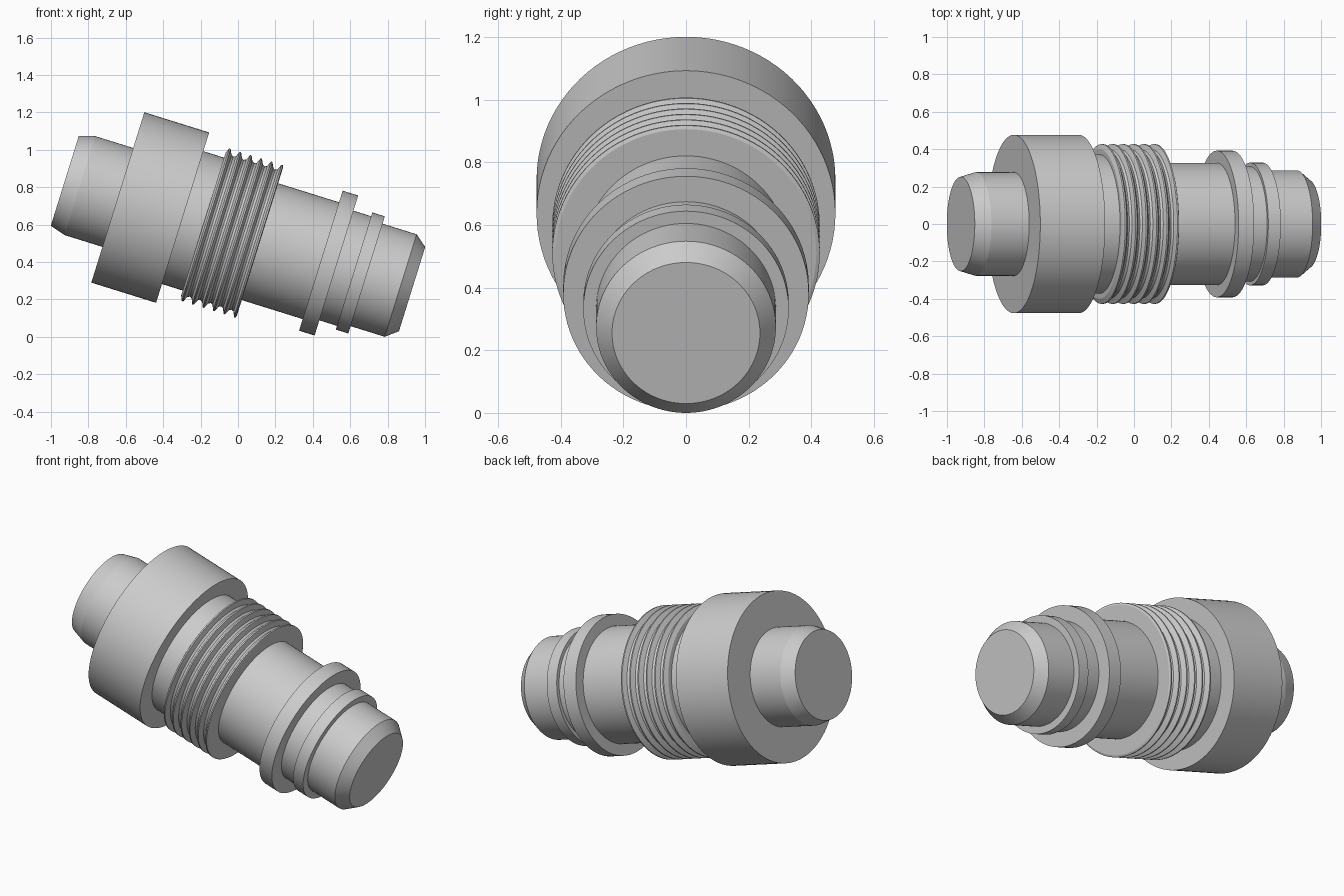
import bpy, bmesh, math
from mathutils import Matrix, Vector

if "Cube" in bpy.data.objects:
    bpy.data.objects.remove(bpy.data.objects["Cube"])

SIDES = 96
TILT = math.radians(17.3)


def lathe(name, profile):
    """Revolve (position along axis, radius) points into a closed solid."""
    bm = bmesh.new()
    rings = []
    for t, r in profile:
        rings.append([bm.verts.new((t, r * math.cos(a), r * math.sin(a)))
                      for a in (2 * math.pi * i / SIDES for i in range(SIDES))])
    for a, b in zip(rings, rings[1:]):
        for i in range(SIDES):
            j = (i + 1) % SIDES
            bm.faces.new((a[i], a[j], b[j], b[i]))
    bm.faces.new(rings[0])
    bm.faces.new(rings[-1])
    bmesh.ops.recalc_face_normals(bm, faces=bm.faces)
    mesh = bpy.data.meshes.new(name)
    bm.to_mesh(mesh)
    bm.free()
    ob = bpy.data.objects.new(name, mesh)
    bpy.context.collection.objects.link(ob)
    return ob


def step(t0, t1, r):
    return [(t0, r), (t1, r)]


# Rear stub with chamfer, then the wide collar and the neck behind the thread
profile = [(-0.968, 0.252), (-0.883, 0.277), (-0.671, 0.277)]
profile += step(-0.671, -0.308, 0.477)
profile += step(-0.308, -0.192, 0.372)

# Threaded section: six crests with shallow grooves between
pitch = 0.0585
for i in range(6):
    c = -0.176 + i * pitch
    profile += [(c - 0.016, 0.398)] if i else [(c - 0.016, 0.400)]
    profile += step(c - 0.004, c + 0.004, 0.427)
    if i < 5:
        profile += [(c + 0.018, 0.398), (c + 0.030, 0.392)]
profile += [(0.125, 0.416)]

# Middle shaft, flange, groove, small ring
profile += step(0.125, 0.466, 0.327)
profile += step(0.466, 0.553, 0.392)
profile += step(0.553, 0.652, 0.307)
profile += step(0.652, 0.722, 0.328)

# Front nose with chamfer
profile += [(0.722, 0.287), (0.913, 0.287), (0.977, 0.236)]

body = lathe("threaded_plug_body", profile)

# Tilt the axis nose-down and rest the lowest point on the ground
body.data.transform(Matrix.Rotation(TILT, 4, 'Y'))
low = min(v.co.z for v in body.data.vertices)
mid = (min(v.co.x for v in body.data.vertices) + max(v.co.x for v in body.data.vertices)) / 2
body.data.transform(Matrix.Translation(Vector((-mid, 0, -low))))

bpy.context.view_layer.objects.active = body
body.select_set(True)
bpy.ops.object.shade_smooth_by_angle(angle=math.radians(15))
